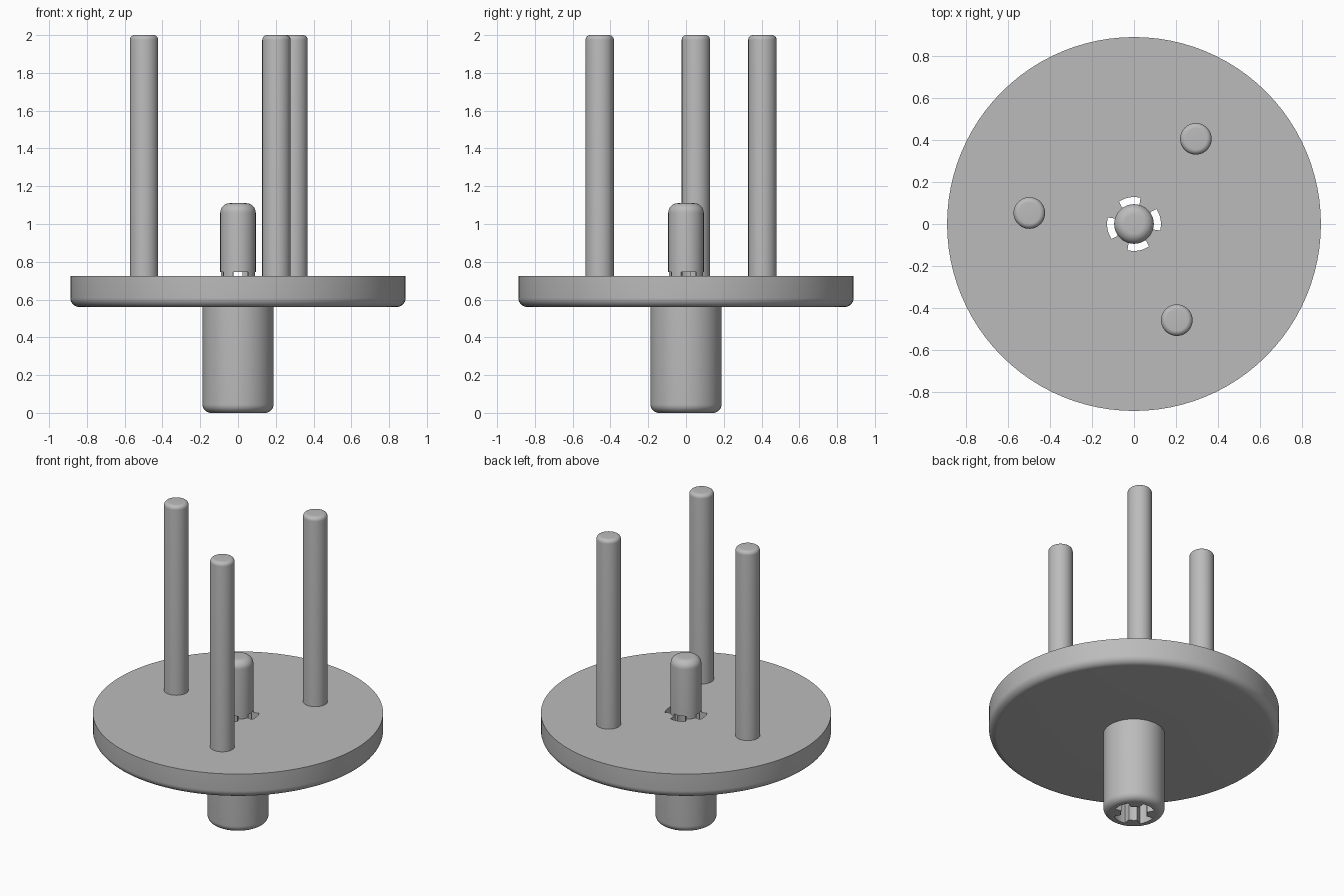
import bpy
import bmesh
from math import sin, cos, pi, radians

if "Cube" in bpy.data.objects:
    bpy.data.objects.remove(bpy.data.objects["Cube"])

grey = bpy.data.materials.new("plain_grey")
grey.use_nodes = True
colour = (0.5, 0.5, 0.5, 1)
grey.diffuse_color = colour
grey.node_tree.nodes["Principled BSDF"].inputs["Base Color"].default_value = colour


def add_object(name, bm):
    bmesh.ops.recalc_face_normals(bm, faces=bm.faces)
    mesh = bpy.data.meshes.new(name)
    bm.to_mesh(mesh)
    bm.free()
    mesh.materials.append(grey)
    obj = bpy.data.objects.new(name, mesh)
    bpy.context.collection.objects.link(obj)
    return obj


def make_active(obj):
    bpy.ops.object.select_all(action="DESELECT")
    obj.select_set(True)
    bpy.context.view_layer.objects.active = obj


def smooth(obj):
    make_active(obj)
    bpy.ops.object.shade_smooth_by_angle(angle=radians(35))


def rounded(radius, z, size, up, steps=8):
    """Quarter-round outer corner: upper ones run inward, lower ones outward."""
    points = []
    for i in range(steps + 1):
        a = i / steps * pi / 2
        if up:
            points.append((radius - size + size * cos(a), z - size + size * sin(a)))
        else:
            points.append((radius - size + size * sin(a), z + size - size * cos(a)))
    return points


def lathe(name, profile, sides):
    bm = bmesh.new()
    verts = [bm.verts.new((r, 0, z)) for r, z in profile]
    edges = [bm.edges.new(pair) for pair in zip(verts, verts[1:])]
    bmesh.ops.spin(bm, geom=verts + edges, cent=(0, 0, 0), axis=(0, 0, 1),
                   angle=2 * pi, steps=sides)
    bmesh.ops.remove_doubles(bm, verts=bm.verts, dist=0.0001)
    return add_object(name, bm)


# Stem, disc and centre pin turned as one body
stem_r, disc_r, pin_r = 0.188, 0.888, 0.094
disc_bottom, disc_top, pin_top = 0.56, 0.725, 1.11
body = lathe("disc_with_stem_and_pin",
             [(0, 0)] + rounded(stem_r, 0, 0.045, False)
             + [(stem_r, disc_bottom)]
             + rounded(disc_r, disc_bottom, 0.05, False)
             + [(disc_r, disc_top), (pin_r, disc_top)]
             + rounded(pin_r, pin_top, 0.05, True)
             + [(0, pin_top)], 96)

# Four-lobed socket bored up the stem, opening into slots around the pin
bm = bmesh.new()
outline = []
lobe_r, tooth_r, half = 0.128, 0.082, 24
for k in range(4):
    middle = 10 + 90 * k
    for radius, centre, spread in ((lobe_r, middle, half),
                                   (tooth_r, middle + 45, 45 - half - 3)):
        for i in range(9):
            a = radians(centre - spread + 2 * spread * i / 8)
            outline.append(bm.verts.new((radius * cos(a), radius * sin(a), -0.05)))
floor = bm.faces.new(outline)
result = bmesh.ops.extrude_face_region(bm, geom=[floor])
roof = [v for v in result["geom"] if isinstance(v, bmesh.types.BMVert)]
bmesh.ops.translate(bm, verts=roof, vec=(0, 0, 0.795))
socket = add_object("socket_cutter", bm)
socket.hide_render = True

cut = body.modifiers.new("socket", "BOOLEAN")
cut.operation = "DIFFERENCE"
cut.solver = "EXACT"
cut.object = socket
make_active(body)
bpy.ops.object.modifier_apply(modifier=cut.name)
bpy.data.objects.remove(socket)
smooth(body)

# Three tall posts spaced evenly around the disc
post_r = 0.075
for k, place in enumerate(("back_right", "left", "front")):
    post = lathe("post_" + str(k + 1),
                 [(0, disc_top - 0.02), (post_r, disc_top - 0.02)]
                 + rounded(post_r, 2, 0.025, True) + [(0, 2)], 48)
    a = radians(54 + 120 * k)
    post.location = (0.5 * cos(a), 0.5 * sin(a), 0)
    smooth(post)
